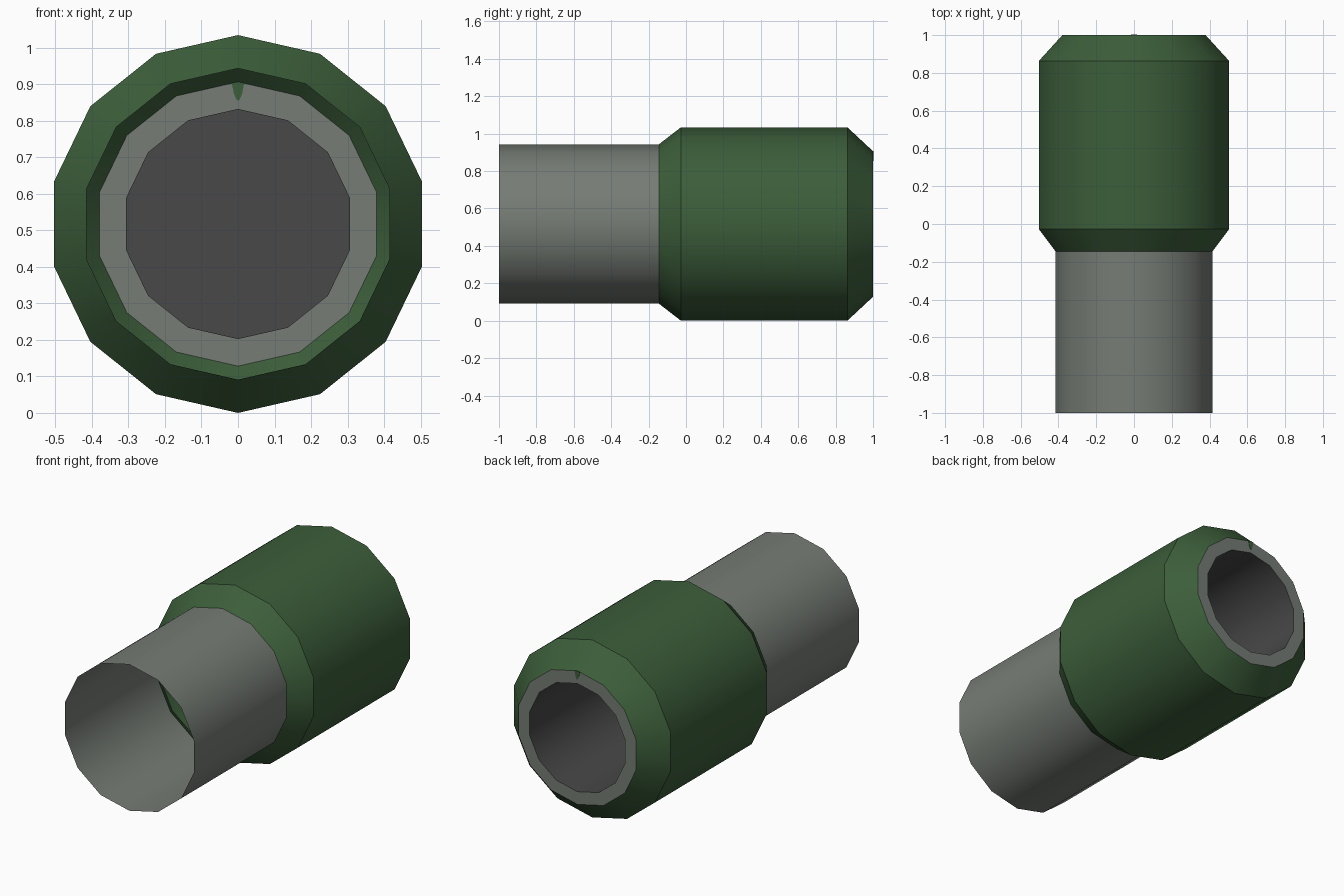
import bpy, bmesh, math

if "Cube" in bpy.data.objects:
    bpy.data.objects.remove(bpy.data.objects["Cube"])

SIDES = 14          # low-poly round sections with a corner at the top
AXIS_Z = 0.517      # height of the shared axis


def srgb(*c):
    return [((v / 255 + 0.055) / 1.055) ** 2.4 for v in c] + [1.0]


def material(name, colour):
    m = bpy.data.materials.new(name)
    m.diffuse_color = colour
    m.use_nodes = True
    m.node_tree.nodes["Principled BSDF"].inputs["Base Color"].default_value = m.diffuse_color
    return m


green = material("dark_green", srgb(60, 94, 58))
grey = material("warm_grey", srgb(118, 124, 117))
charcoal = material("charcoal", srgb(72, 72, 73))


def finish(name, bm, mat):
    me = bpy.data.meshes.new(name)
    bm.to_mesh(me)
    bm.free()
    me.materials.append(mat)
    ob = bpy.data.objects.new(name, me)
    bpy.context.collection.objects.link(ob)
    bpy.ops.object.select_all(action='DESELECT')
    ob.select_set(True)
    bpy.context.view_layer.objects.active = ob
    bpy.ops.object.shade_smooth_by_angle(angle=math.radians(30))
    return ob


def lathe(name, profile, mat, cap_start=False):
    """Turn (y, radius) points around the lengthwise axis as an open shell."""
    bm = bmesh.new()
    rings = []
    for y, r in profile:
        ring = []
        for i in range(SIDES):
            a = 2 * math.pi * i / SIDES
            ring.append(bm.verts.new((r * math.sin(a), y, AXIS_Z + r * math.cos(a))))
        rings.append(ring)
    for a, b in zip(rings, rings[1:]):
        for i in range(SIDES):
            j = (i + 1) % SIDES
            bm.faces.new((a[i], b[i], b[j], a[j]))
    if cap_start:
        bm.faces.new(rings[0])
    return finish(name, bm, mat)


# thin open pipe at the front
lathe("front_pipe", [(-1.0, 0.426), (-0.145, 0.426)], grey)

# wide green sleeve with a bevel at each end
lathe("sleeve", [(-0.145, 0.426), (-0.027, 0.517), (0.863, 0.517), (1.0, 0.389)], green)

# flat rim closing the back of the sleeve
lathe("back_rim", [(1.0, 0.389), (1.0, 0.315)], grey)

# dark blind bore sunk into the back
lathe("back_bore", [(0.1, 0.315), (1.0, 0.315)], charcoal, cap_start=True)

# small green pointed mark on the rim, visible from both sides
bm = bmesh.new()
outline = [(-0.017, 0.903), (0, 0.906), (0.017, 0.903), (0.011, 0.873),
           (0.003, 0.855), (-0.003, 0.855), (-0.011, 0.873)]
face = bm.faces.new([bm.verts.new((x, 0.998, z)) for x, z in outline])
ext = bmesh.ops.extrude_face_region(bm, geom=[face])
for v in ext["geom"]:
    if isinstance(v, bmesh.types.BMVert):
        v.co.y = 1.002
bmesh.ops.recalc_face_normals(bm, faces=bm.faces[:])
finish("rim_mark", bm, green)
